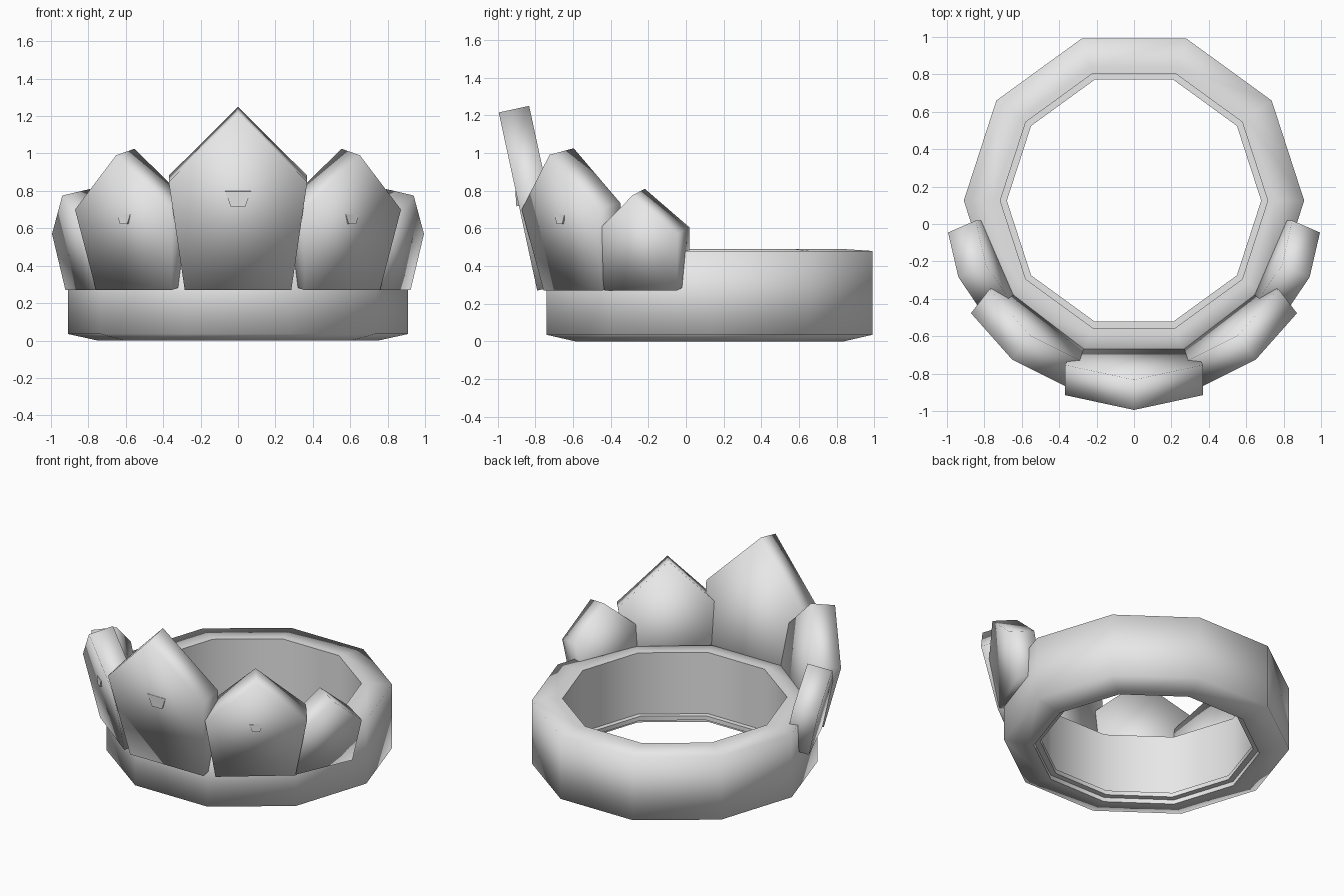
import bpy, bmesh
from math import radians, sin, cos, tau, atan
from mathutils import Matrix

cube = bpy.data.objects.get("Cube")
if cube:
    bpy.data.objects.remove(cube, do_unlink=True)

grey = bpy.data.materials.new("light_grey")
grey.use_nodes = True
grey.diffuse_color = (0.8, 0.8, 0.8, 1)
grey.node_tree.nodes["Principled BSDF"].inputs["Base Color"].default_value = (0.8, 0.8, 0.8, 1)

CENTRE_Y = 0.125
LEAN = atan(0.216)


def finish(name, bm, matrix, smooth_angle):
    bmesh.ops.recalc_face_normals(bm, faces=bm.faces)
    mesh = bpy.data.meshes.new(name)
    bm.to_mesh(mesh)
    bm.free()
    mesh.materials.append(grey)
    obj = bpy.data.objects.new(name, mesh)
    bpy.context.collection.objects.link(obj)
    obj.matrix_world = matrix
    bpy.ops.object.select_all(action='DESELECT')
    obj.select_set(True)
    bpy.context.view_layer.objects.active = obj
    bpy.ops.object.shade_smooth_by_angle(angle=radians(smooth_angle))
    return obj


def ring(name, profile, sides):
    """Sweep a closed (radius, height) profile round the z axis."""
    bm = bmesh.new()
    loops = [[bm.verts.new((r * cos(tau * i / sides), r * sin(tau * i / sides), z))
              for r, z in profile] for i in range(sides)]
    n = len(profile)
    for i in range(sides):
        a, b = loops[i], loops[(i + 1) % sides]
        for j in range(n):
            k = (j + 1) % n
            bm.faces.new((a[j], b[j], b[k], a[k]))
    return finish(name, bm, Matrix.Translation((0, CENTRE_Y, 0)), 89)


def prism(name, front, back, matrix):
    """Join two matching outlines into a solid."""
    bm = bmesh.new()
    f = [bm.verts.new(p) for p in front]
    b = [bm.verts.new(p) for p in back]
    bm.faces.new(f)
    bm.faces.new(b[::-1])
    for i in range(len(f)):
        j = (i + 1) % len(f)
        bm.faces.new((f[i], f[j], b[j], b[i]))
    return finish(name, bm, matrix, 180 if len(f) == 5 else 30)


def plate(name, turn, base, shoulder, shoulder_h, apex_h, gem=None):
    """Pointed plate leaning outward from the band, with a small stud on its face."""
    matrix = (Matrix.Translation((0, CENTRE_Y, 0)) @ Matrix.Rotation(radians(turn), 4, 'Z')
              @ Matrix.Translation((0, -0.915, 0.27)) @ Matrix.Rotation(LEAN, 4, 'X'))
    outline = [(-base, 0), (base, 0), (shoulder, shoulder_h), (0, apex_h), (-shoulder, shoulder_h)]
    prism(name, [(x, 0, z) for x, z in outline], [(x, 0.165, z) for x, z in outline], matrix)
    if gem:
        h, s = gem
        shape = [(-0.55 * s, h, -0.014), (0.55 * s, h, -0.014), (s, h + 1.15 * s, -0.002), (-s, h + 1.15 * s, -0.002)]
        prism(name + "_stud", [(x, y, z) for x, z, y in shape],
              [(x, 0.02, z) for x, z, y in shape], matrix)


# Ten-sided band with a stepped lip inside the bottom edge
ring("band", [(0.91, 0.035), (0.91, 0.48), (0.75, 0.49), (0.715, 0.49), (0.715, 0.06),
              (0.68, 0.06), (0.68, 0.03), (0.72, 0.03), (0.72, 0), (0.75, 0)], 10)

# Tall front plate and mirrored pairs that get smaller toward the back
plate("centre_plate", 0, 0.285, 0.37, 0.59, 0.967, (0.46, 0.07))
for side, sign in (("left", 1), ("right", -1)):
    plate(side + "_middle_plate", sign * 37.5, 0.255, 0.325, 0.44, 0.737, (0.363, 0.043))
    plate(side + "_outer_plate", sign * 66.5, 0.21, 0.24, 0.307, 0.517)
